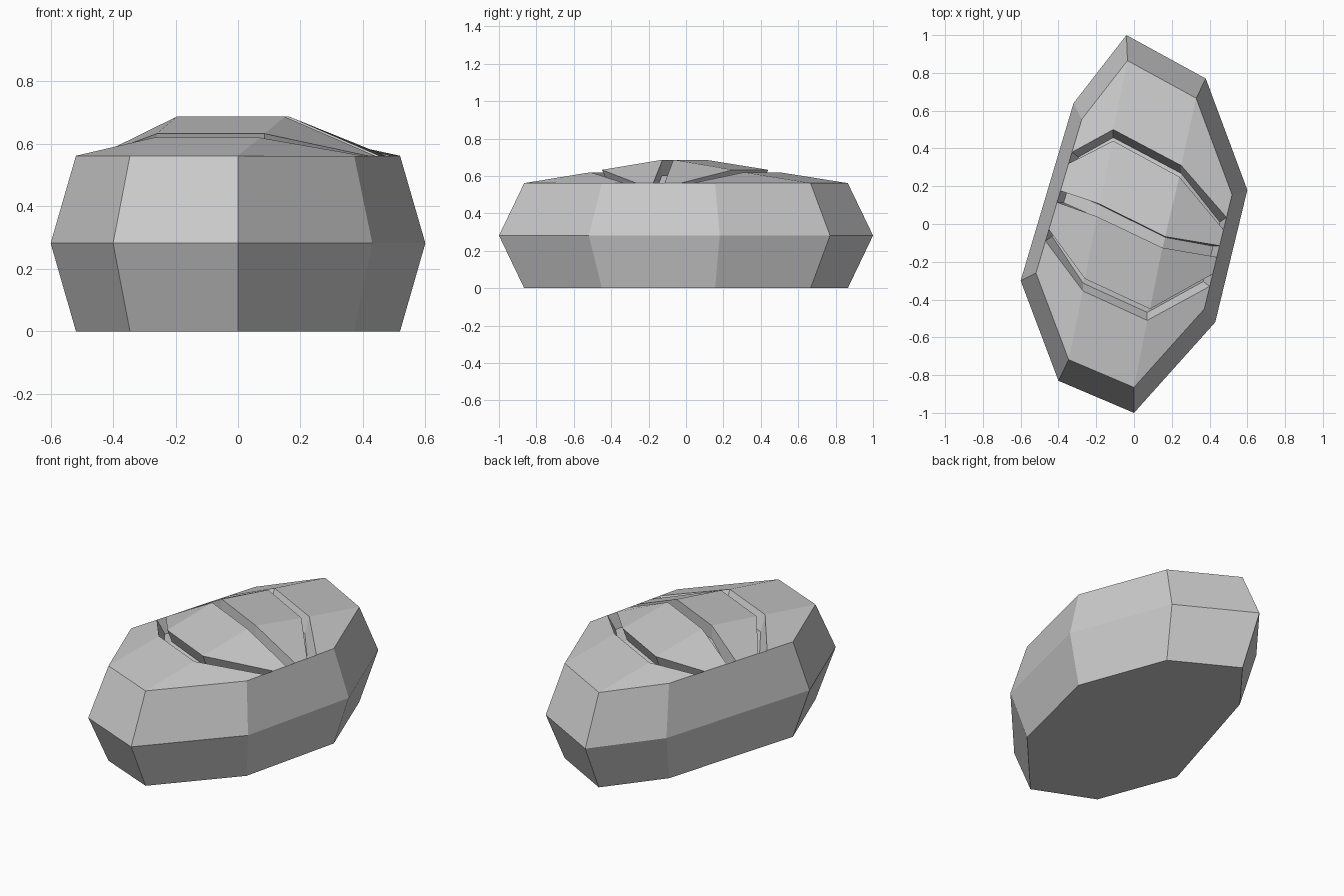
import bpy, bmesh
from mathutils import Vector

if "Cube" in bpy.data.objects:
    bpy.data.objects.remove(bpy.data.objects["Cube"])

# Eight-sided footprint, anticlockwise from the front tip
OUTLINE = [(0, -1), (0.43, -0.52), (0.6, 0.18), (0.38, 0.77),
           (-0.04, 1), (-0.32, 0.64), (-0.6, -0.3), (-0.4, -0.83)]
SHRINK, MID_Z, RIM_Z = 0.865, 0.282, 0.562

bm = bmesh.new()


def ring(scale, z):
    return [bm.verts.new((x * scale, y * scale, z)) for x, y in OUTLINE]


def rim_vert(a, b, y):
    """New vertex on the rim edge a-b at the given y."""
    return bm.verts.new(a.co.lerp(b.co, (y - a.co.y) / (b.co.y - a.co.y)))


# Body rings
base, belly, rim = ring(SHRINK, 0), ring(1, MID_Z), ring(SHRINK, RIM_Z)
bm.faces.new(base)
for i in range(8):
    j = (i + 1) % 8
    bm.faces.new((base[i], base[j], belly[j], belly[i]))

# Crust rows: left rim y, left ridge xy, right ridge xy, right rim y, ridge height
ROWS = [(-0.09, -0.27, -0.355, 0.07, -0.51, -0.33, 0.62),
        (-0.03, -0.26, -0.29, 0.085, -0.45, -0.265, 0.633),
        (0.115, -0.197, 0.04, 0.15, -0.125, -0.175, 0.687),
        (0.175, -0.18, 0.105, 0.165, -0.067, -0.115, 0.687),
        (0.32, -0.11, 0.44, 0.24, 0.25, -0.03, 0.633),
        (0.38, -0.11, 0.5, 0.25, 0.31, 0.035, 0.62)]
rows = []
for ly, ax, ay, bx, by, ry, z in ROWS:
    rows.append([rim_vert(rim[6], rim[5], ly), bm.verts.new((ax, ay, z)),
                 bm.verts.new((bx, by, z)), rim_vert(rim[1], rim[2], ry)])
left, right = [r[0] for r in rows], [r[3] for r in rows]

# Upper sides, with the groove ends worked into the two long faces
for i in range(8):
    j = (i + 1) % 8
    extra = right[::-1] if i == 1 else left if i == 5 else []
    bm.faces.new([belly[i], belly[j], rim[j]] + extra + [rim[i]])


def strip(r, s):
    for k in range(3):
        bm.faces.new((r[k], r[k + 1], s[k + 1], s[k]))


# Crust: end caps and the two lands between the cuts
strip([rim[6], rim[7], rim[0], rim[1]], rows[0])
strip(rows[1], rows[2])
strip(rows[3], rows[4])
strip(rows[5], [rim[5], rim[4], rim[3], rim[2]])

# Three scored grooves, sunk into the crust
for n, dy in ((0, 0.042), (2, -0.004), (4, -0.042)):
    r, s = rows[n], rows[n + 1]
    floors = []
    for src in (r, s):
        floors.append([bm.verts.new(v.co + Vector((dx, dy * (0.6 if dx else 1), -0.085)))
                       for v, dx in zip(src, (0.035, 0, 0, -0.035))])
    f, g = floors
    strip(f, g)
    strip(r, f)
    strip(g, s)
    bm.faces.new((r[0], f[0], g[0], s[0]))
    bm.faces.new((r[3], s[3], g[3], f[3]))

bmesh.ops.recalc_face_normals(bm, faces=bm.faces[:])
mesh = bpy.data.meshes.new("bread_loaf")
bm.to_mesh(mesh)
bm.free()
bpy.context.collection.objects.link(bpy.data.objects.new("bread_loaf", mesh))
